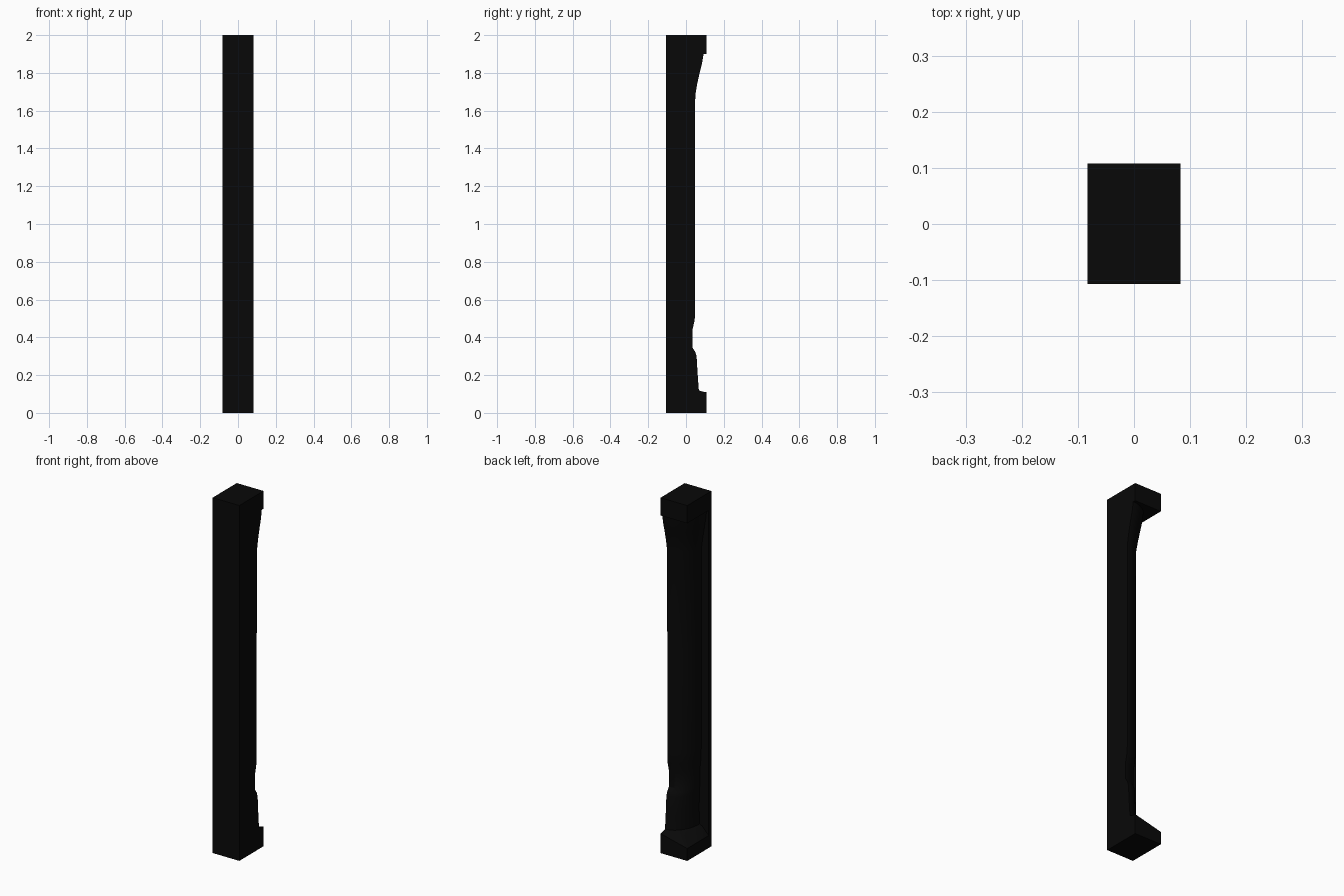
import bpy, bmesh, math

if "Cube" in bpy.data.objects:
    bpy.data.objects.remove(bpy.data.objects["Cube"])

X, YF, YB = 0.083, -0.107, 0.108   # half width, front and back limits
CY = -0.083                        # back of thin front panel = column axis
DEPTH = YB - CY
SEG = 14

mat = bpy.data.materials.new("near_black")
mat.diffuse_color = (0.0026, 0.0026, 0.0026, 1)
mat.use_nodes = True
mat.node_tree.nodes["Principled BSDF"].inputs["Base Color"].default_value = mat.diffuse_color

# Sweep angles, including the one that hits the plinth's back corner
angles = sorted([math.pi / 2 * i / SEG for i in range(SEG + 1)] + [math.atan2(2 * X, DEPTH)])


def column_ring(bm, z, y, rx):
    """Quarter-round section on the thin front panel."""
    pts = [(X, YF)]
    pts += [(max(X - rx * math.sin(a), -X + 0.001), CY + (y - CY) * math.cos(a)) for a in angles]
    pts += [(-X, CY), (-X, YF)]
    return [bm.verts.new((px, py, z)) for px, py in pts]


def block_ring(bm, z, drop=0.0):
    """Full rectangular section; drop lowers the -x side."""
    pts = [(X, YF)]
    for a in angles:
        s, c = math.sin(a), math.cos(a)
        k = min(2 * X / max(s, 1e-6), DEPTH / max(c, 1e-6))
        pts.append((X - k * s, CY + k * c))
    pts += [(-X, CY), (-X, YF)]
    return [bm.verts.new((px, py, z - drop * (X - px) / (2 * X))) for px, py in pts]


# Column profile: (height, y of the back, radius across)
profile = [(0.113, 0.085, 0.125), (0.12, 0.068, 0.11), (0.2, 0.062, 0.107),
           (0.3, 0.056, 0.108), (0.325, 0.048, 0.11), (0.345, 0.034, 0.112),
           (0.44, 0.034, 0.113), (0.49, 0.046, 0.118), (0.55, 0.048, 0.12),
           (1.1, 0.048, 0.12), (1.68, 0.049, 0.122), (1.74, 0.059, 0.13),
           (1.8, 0.072, 0.14), (1.85, 0.085, 0.148), (1.9, 0.093, 0.154)]

bm = bmesh.new()
# Plinth with sloping top, column, square cap
rings = [block_ring(bm, 0), block_ring(bm, 0.11, 0.04)]
rings += [column_ring(bm, *p) for p in profile]
rings += [block_ring(bm, 1.9), block_ring(bm, 2.0)]
n = len(rings[0])
for a, b in zip(rings, rings[1:]):
    for i in range(n):
        j = (i + 1) % n
        bm.faces.new((a[i], a[j], b[j], b[i]))
bm.faces.new(rings[0])
bm.faces.new(rings[-1])
bmesh.ops.remove_doubles(bm, verts=bm.verts[:], dist=0.0001)
bmesh.ops.recalc_face_normals(bm, faces=bm.faces[:])
me = bpy.data.meshes.new("quarter_column_post")
bm.to_mesh(me)
bm.free()
me.materials.append(mat)
post = bpy.data.objects.new("quarter_column_post", me)
bpy.context.collection.objects.link(post)

# Smooth the round face, keep corners sharp
bpy.context.view_layer.objects.active = post
post.select_set(True)
bpy.ops.object.shade_smooth_by_angle(angle=math.radians(30))
